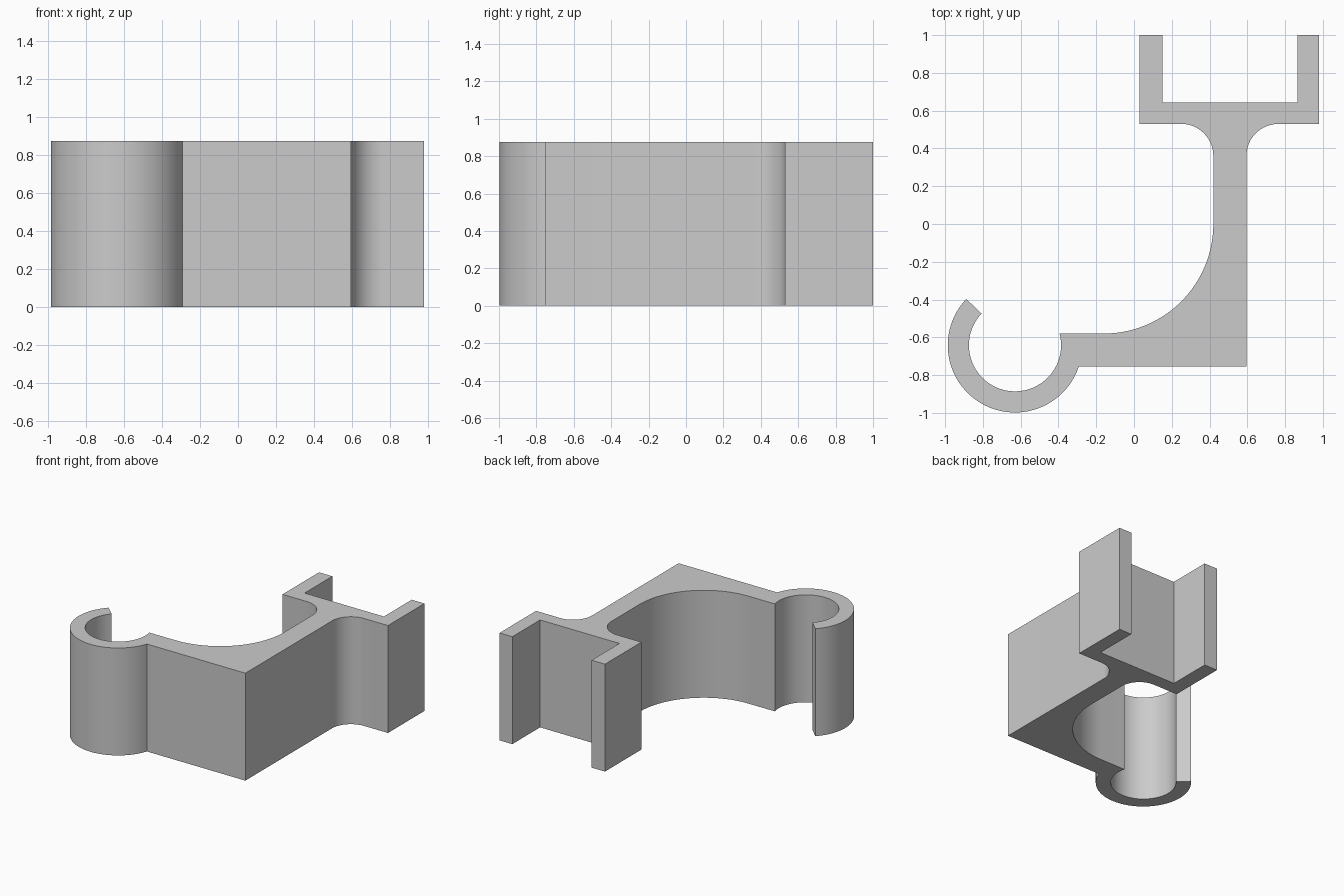
import bpy
import bmesh
from math import radians, cos, sin

cube = bpy.data.objects.get("Cube")
if cube:
    bpy.data.objects.remove(cube, do_unlink=True)

HEIGHT = 0.875


def arc(cx, cy, r, start, end, steps):
    """Points along an arc, angles in degrees, both ends included."""
    angles = [radians(start + (end - start) * i / steps) for i in range(steps + 1)]
    return [(cx + r * cos(a), cy + r * sin(a)) for a in angles]


# Bracket outline, counter-clockwise
outline = arc(-0.63, -0.642, 0.356, 136.5, 341.5, 48)           # outside of round clip
outline += [(0.595, -0.755)]                                    # square corner
outline += arc(0.765, 0.36, 0.17, 180, 90, 16)                  # fillet under channel
outline += [(0.98, 0.53), (0.98, 1), (0.865, 1), (0.865, 0.642),
            (0.15, 0.642), (0.15, 1), (0.03, 1), (0.03, 0.53)]  # U channel
outline += arc(0.25, 0.36, 0.17, 90, 0, 16)                     # other fillet
outline += arc(-0.16, 0, 0.58, 0, -90, 32)                      # large inner sweep
outline += arc(-0.63, -0.642, 0.244, 14.5, -223.5, 48)          # inside of round clip

# Extrude the outline upward
bm = bmesh.new()
base = bm.faces.new([bm.verts.new((x, y, 0)) for x, y in outline])
extruded = bmesh.ops.extrude_face_region(bm, geom=[base], use_keep_orig=True)
top = [g for g in extruded["geom"] if isinstance(g, bmesh.types.BMVert)]
bmesh.ops.translate(bm, verts=top, vec=(0, 0, HEIGHT))
bmesh.ops.recalc_face_normals(bm, faces=bm.faces)
caps = [f for f in bm.faces if len(f.verts) > 4]
bmesh.ops.triangulate(bm, faces=caps, ngon_method='EAR_CLIP')
mesh = bpy.data.meshes.new("clip_bracket")
bm.to_mesh(mesh)
bm.free()
bracket = bpy.data.objects.new("clip_bracket", mesh)
bpy.context.collection.objects.link(bracket)

# Plain grey
grey = bpy.data.materials.new("grey")
grey.use_nodes = True
colour = (0.6, 0.6, 0.6, 1)
grey.diffuse_color = colour
grey.node_tree.nodes["Principled BSDF"].inputs["Base Color"].default_value = colour
mesh.materials.append(grey)

# Smooth curves, sharp corners
bpy.ops.object.select_all(action='DESELECT')
bracket.select_set(True)
bpy.context.view_layer.objects.active = bracket
bpy.ops.object.shade_smooth_by_angle(angle=radians(25))
